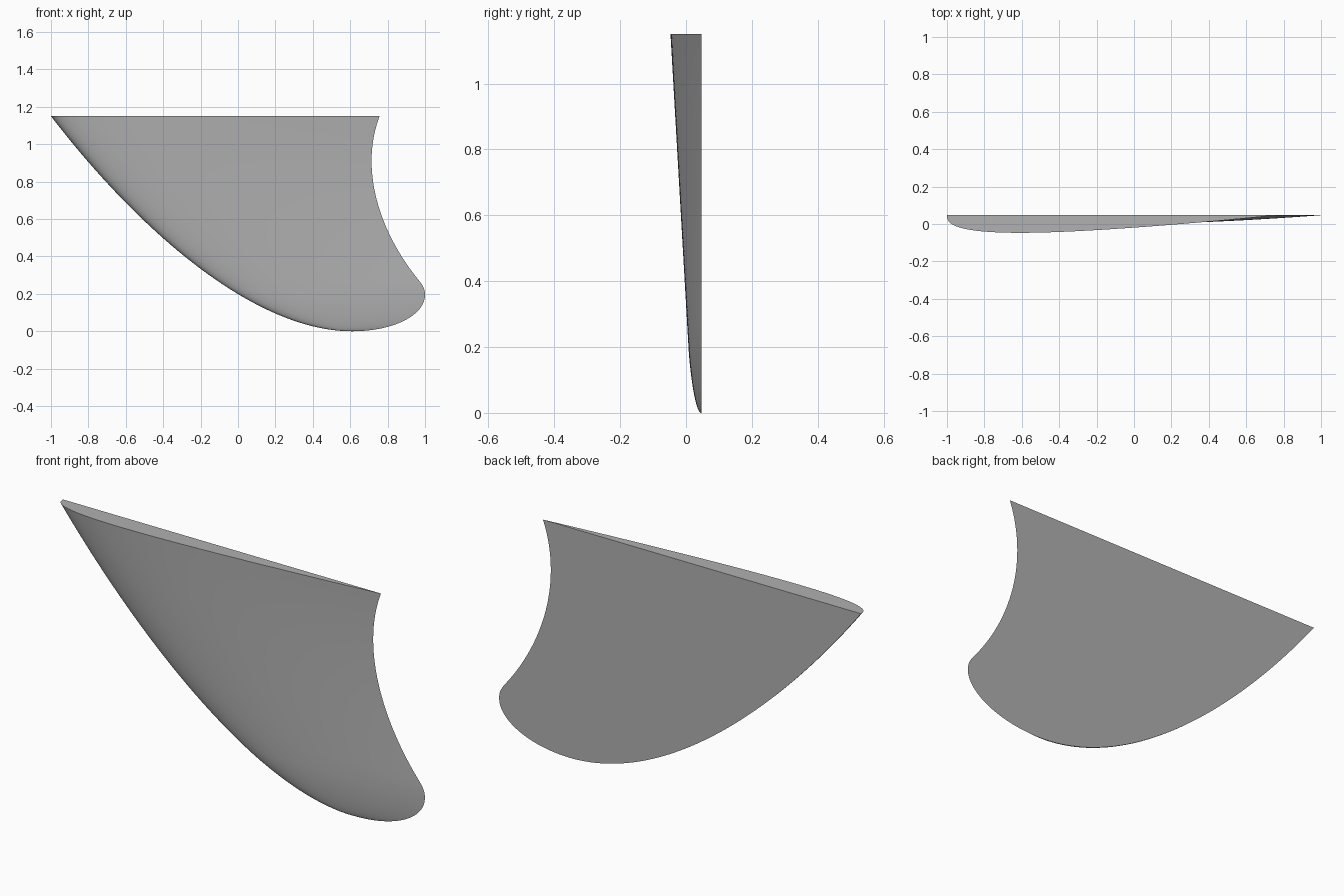
import bpy, bmesh
from mathutils import Vector
from mathutils.geometry import interpolate_bezier

if "Cube" in bpy.data.objects:
    bpy.data.objects.remove(bpy.data.objects["Cube"])

HEIGHT, BACK_Y = 1.15, 0.047
ROWS, COLS = 64, 48


def path(*segments):
    """Chain cubic segments (p0, c0, c1, p1) in the x-z plane, running upward."""
    pts = []
    for seg in segments:
        a, b, c, d = [Vector((x, 0, z)) for x, z in seg]
        pts += interpolate_bezier(a, b, c, d, 80)
    return pts


def x_at(pts, z):
    for p, q in zip(pts, pts[1:]):
        if p.z <= z <= q.z and q.z > p.z:
            return p.x + (q.x - p.x) * (z - p.z) / (q.z - p.z)
    return pts[-1].x if z > 0.5 else pts[0].x


# Outline edges, both starting at the lowest point of the tip
leading = path(((0.61, 0), (0.08, 0), (-0.54, 0.55), (-1, HEIGHT)))
trailing = path(((0.61, 0), (0.83, 0), (1.0, 0.085), (1.0, 0.195)),
                ((1.0, 0.195), (1.0, 0.23), (0.985, 0.25), (0.965, 0.275)),
                ((0.965, 0.275), (0.78, 0.50), (0.64, 0.84), (0.757, HEIGHT)))


# Foil section: rounded leading edge, thin trailing edge
def foil(s):
    u = s ** 0.8
    return max(0, 2.969 * u ** 0.5 - 1.26 * u - 3.516 * u ** 2
               + 2.843 * u ** 3 - 1.036 * u ** 4)


def thickness(z):
    rounding = (1 - (1 - min(z / 0.2, 1)) ** 2) ** 0.45
    return (0.028 + 0.0575 * z) * rounding


bm = bmesh.new()
front, back = [], []
for i in range(ROWS + 1):
    z = HEIGHT * (i / ROWS) ** 2
    x0, x1 = x_at(leading, z), x_at(trailing, z)
    f_row, b_row = [], []
    for j in range(COLS + 1):
        s = (j / COLS) ** 2
        x = x0 + (x1 - x0) * s
        f_row.append(bm.verts.new((x, BACK_Y - thickness(z) * foil(s), z)))
        b_row.append(bm.verts.new((x, BACK_Y, z)))
    front.append(f_row)
    back.append(b_row)

# Curved front skin and flat back skin
for i in range(ROWS):
    for j in range(COLS):
        for g in (front, back):
            bm.faces.new((g[i][j], g[i][j + 1], g[i + 1][j + 1], g[i + 1][j]))
# Flat base along the top
for j in range(COLS):
    bm.faces.new((front[-1][j], front[-1][j + 1], back[-1][j + 1], back[-1][j]))

bmesh.ops.remove_doubles(bm, verts=bm.verts, dist=1e-5)
bmesh.ops.recalc_face_normals(bm, faces=bm.faces)
mesh = bpy.data.meshes.new("fin")
bm.to_mesh(mesh)
bm.free()

# Dark grey colour
grey = bpy.data.materials.new("dark_grey")
grey.diffuse_color = (0.44, 0.44, 0.44, 1)
grey.use_nodes = True
grey.node_tree.nodes["Principled BSDF"].inputs["Base Color"].default_value = grey.diffuse_color
mesh.materials.append(grey)

fin = bpy.data.objects.new("fin", mesh)
bpy.context.collection.objects.link(fin)
bpy.context.view_layer.objects.active = fin
fin.select_set(True)
bpy.ops.object.shade_smooth_by_angle(angle=0.6)
